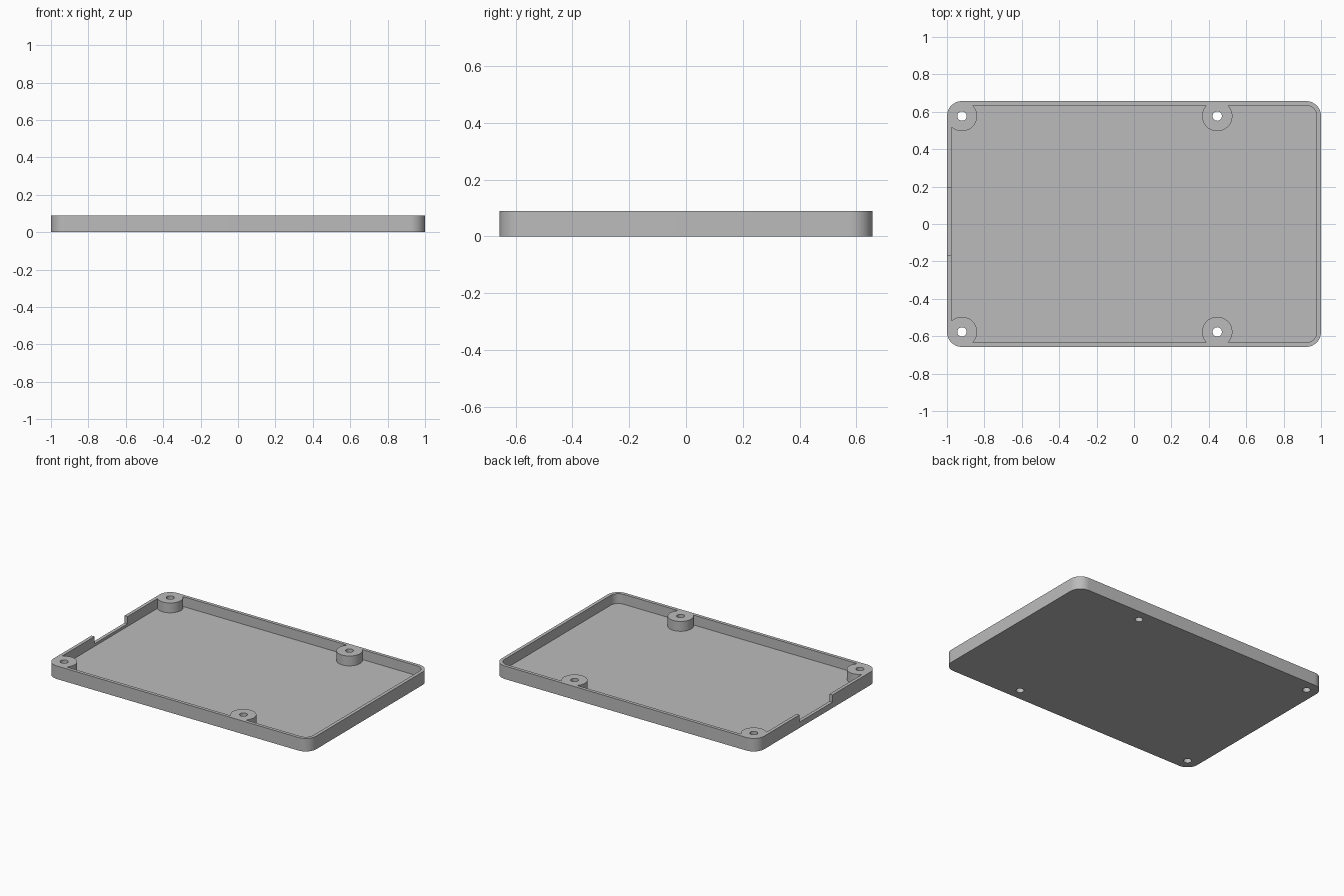
import bpy
import bmesh
from math import cos, sin, pi, radians

cube = bpy.data.objects.get("Cube")
if cube:
    bpy.data.objects.remove(cube, do_unlink=True)

# Overall sizes
HALF_X, HALF_Y, HEIGHT = 1.0, 0.657, 0.09
WALL, FLOOR, CORNER = 0.023, 0.022, 0.08
BOSS_R, HOLE_R = 0.081, 0.025
POSTS = [(x, y) for x in (-0.92, 0.445) for y in (-0.577, 0.577)]

grey = bpy.data.materials.new("matte grey")
grey.use_nodes = True
colour = (0.5, 0.5, 0.5, 1)
grey.diffuse_color = colour
grey.node_tree.nodes["Principled BSDF"].inputs["Base Color"].default_value = colour


def prism(name, outline, z0, z1):
    """Extrude a flat outline from z0 to z1."""
    bm = bmesh.new()
    face = bm.faces.new([bm.verts.new((x, y, z0)) for x, y in outline])
    top = bmesh.ops.extrude_face_region(bm, geom=[face])["geom"]
    bmesh.ops.translate(bm, vec=(0, 0, z1 - z0),
                        verts=[v for v in top if isinstance(v, bmesh.types.BMVert)])
    bmesh.ops.recalc_face_normals(bm, faces=bm.faces)
    mesh = bpy.data.meshes.new(name)
    bm.to_mesh(mesh)
    bm.free()
    mesh.materials.append(grey)
    obj = bpy.data.objects.new(name, mesh)
    bpy.context.collection.objects.link(obj)
    return obj


def rounded_rect(hx, hy, r, steps=12):
    centres = [(hx - r, hy - r), (r - hx, hy - r), (r - hx, r - hy), (hx - r, r - hy)]
    return [(cx + r * cos(a), cy + r * sin(a))
            for q, (cx, cy) in enumerate(centres)
            for a in [(q + i / steps) * pi / 2 for i in range(steps + 1)]]


def circle(cx, cy, r, steps=48):
    return [(cx + r * cos(2 * pi * i / steps), cy + r * sin(2 * pi * i / steps))
            for i in range(steps)]


def cut(target, cutter):
    """Subtract the cutter for good, then discard it."""
    mod = target.modifiers.new("cut", "BOOLEAN")
    mod.operation, mod.solver, mod.object = "DIFFERENCE", "EXACT", cutter
    bpy.context.view_layer.update()
    graph = bpy.context.evaluated_depsgraph_get()
    mesh = bpy.data.meshes.new_from_object(target.evaluated_get(graph))
    target.modifiers.clear()
    target.data = mesh
    bpy.data.objects.remove(cutter, do_unlink=True)


# Hollow space, with the screw bosses left standing in it
cavity = prism("cavity", rounded_rect(HALF_X - WALL, HALF_Y - WALL, CORNER - WALL), FLOOR, 0.2)
for x, y in POSTS:
    cut(cavity, prism("boss", circle(x, y, BOSS_R), -0.1, 0.3))

# Shallow tray with rounded corners
tray = prism("tray", rounded_rect(HALF_X, HALF_Y, CORNER), 0, HEIGHT)
cut(tray, cavity)

# Screw holes through bosses and floor
for x, y in POSTS:
    cut(tray, prism("screw_hole", circle(x, y, HOLE_R, 32), -0.1, 0.3))

# Connector notch in the short end wall
notch = [(-1.1, -0.165), (-0.96, -0.165), (-0.96, 0.195), (-1.1, 0.195)]
cut(tray, prism("notch", notch, 0.04, 0.3))

bpy.ops.object.select_all(action="DESELECT")
tray.select_set(True)
bpy.context.view_layer.objects.active = tray
bpy.ops.object.shade_smooth_by_angle(angle=radians(30))
